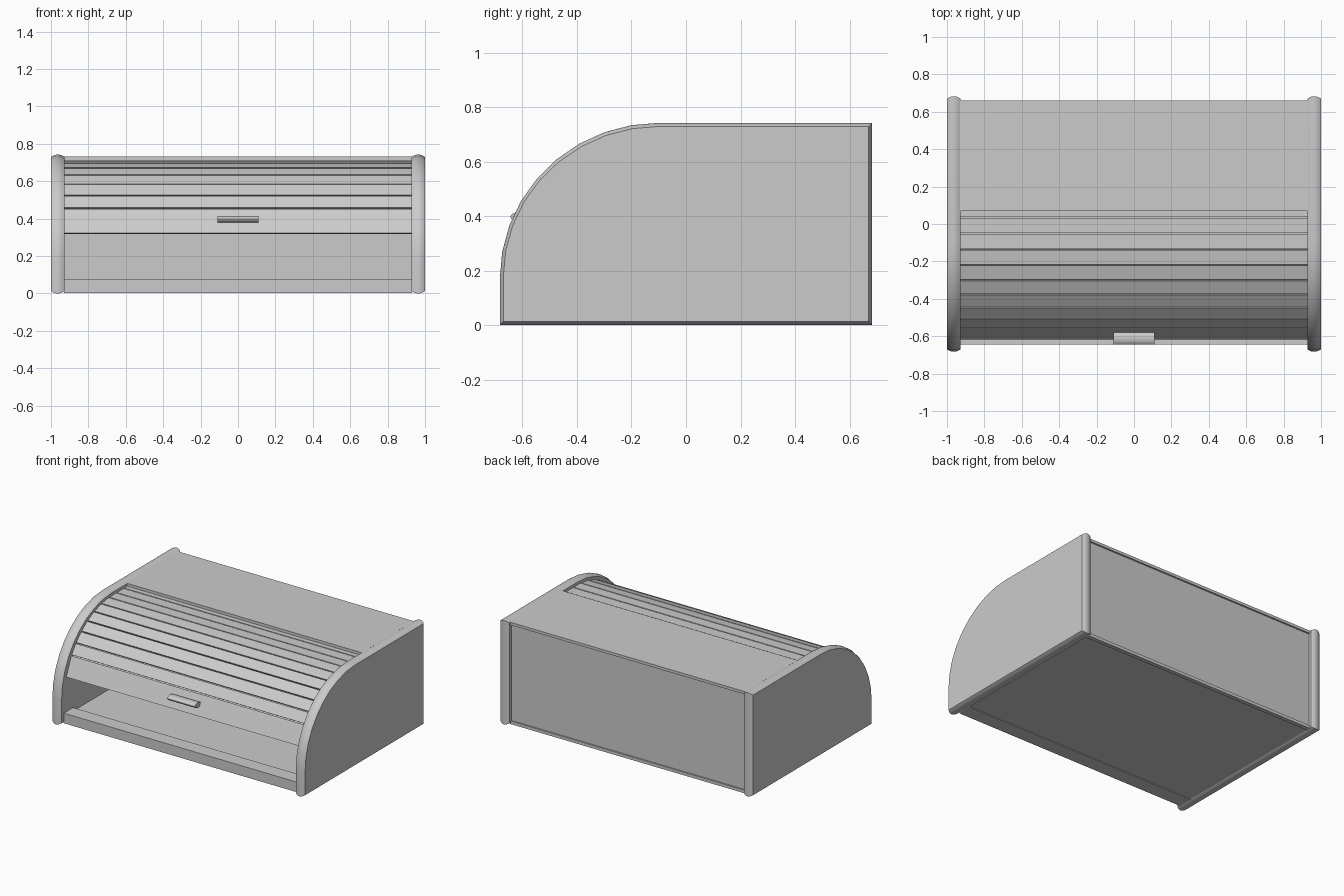
import bpy, bmesh
from math import sin, cos, radians, pi

cube = bpy.data.objects.get("Cube")
if cube:
    bpy.data.objects.remove(cube, do_unlink=True)

# One plain material
GREY = (0.6, 0.6, 0.6, 1)
grey = bpy.data.materials.new("light grey")
grey.use_nodes = True
grey.diffuse_color = GREY
grey.node_tree.nodes["Principled BSDF"].inputs["Base Color"].default_value = GREY

INNER = 0.93            # half width between the side panels
AXIS_Y, AXIS_Z = -0.1, 0.17   # centre of the roll-top curve


def loft(name, sections, smooth=False):
    """Closed solid through matching rings of points."""
    bm = bmesh.new()
    rings = [[bm.verts.new(p) for p in ring] for ring in sections]
    n = len(rings[0])
    for a, b in zip(rings, rings[1:]):
        for i in range(n):
            j = (i + 1) % n
            bm.faces.new((a[i], a[j], b[j], b[i]))
    bm.faces.new(rings[0])
    bm.faces.new(rings[-1])
    bmesh.ops.recalc_face_normals(bm, faces=bm.faces)
    mesh = bpy.data.meshes.new(name)
    bm.to_mesh(mesh)
    bm.free()
    mesh.materials.append(grey)
    obj = bpy.data.objects.new(name, mesh)
    bpy.context.collection.objects.link(obj)
    if smooth:
        bpy.ops.object.select_all(action='DESELECT')
        obj.select_set(True)
        bpy.context.view_layer.objects.active = obj
        bpy.ops.object.shade_smooth_by_angle(angle=radians(30))
    return obj


def extrude(name, profile, half=INNER, smooth=False):
    """Extrude a (y, z) profile across the width."""
    return loft(name, [[(x, y, z) for y, z in profile] for x in (-half, half)], smooth)


def board(name, y0, y1, z0, z1):
    return extrude(name, [(y0, z0), (y1, z0), (y1, z1), (y0, z1)])


def track(deg, r):
    """Point on the roll-top path: an arc, then flat toward the back."""
    if deg <= 90:
        return AXIS_Y - r * cos(radians(deg)), AXIS_Z + r * sin(radians(deg))
    return AXIS_Y + radians(deg - 90) * 0.535, AXIS_Z + r


# Side panels with crowned edges
outline = [(0.683, 0), (-0.683, 0)]
outline += [(AXIS_Y - 0.583 * cos(radians(a)), AXIS_Z + 0.572 * sin(radians(a)))
            for a in range(0, 91, 10)]
outline.append((0.683, 0.742))
for side, name in ((1, "left_side_panel"), (-1, "right_side_panel")):
    rings = []
    for i in range(9):
        t = i / 4 - 1
        inset = 0.013 * t * t
        x = side * (0.9635 + 0.0365 * t)
        rings.append([(x, y * (1 - inset / 0.683), 0.371 + (z - 0.371) * (1 - inset / 0.371))
                      for y, z in outline])
    loft(name, rings, smooth=True)

# Fixed boards of the box
board("front_lip", -0.645, -0.54, 0.003, 0.075)
board("floor", -0.54, 0.63, 0.008, 0.05)
board("back_rail", 0.63, 0.66, 0.003, 0.025)
board("back_panel", 0.625, 0.65, 0.025, 0.71)
board("top_panel", 0.07, 0.66, 0.711, 0.731)

# Roll-top door: thin backing sheet and separate flat slats
STEP, GAP = 9.05, 0.4
edges = [16.4, 32] + [32 + STEP * i for i in range(1, 10)]
backing = [track(a, 0.519) for a in edges] + [track(a, 0.525) for a in reversed(edges)]
extrude("door_backing", backing)
for i, (a, b) in enumerate(zip(edges, edges[1:])):
    a, b = a + (GAP if i else 0), b - GAP
    extrude(f"door_slat_{i + 1}",
            [track(a, 0.522), track(a, 0.539), track(b, 0.539), track(b, 0.522)])

# Rounded pull handle on the lowest slat
extrude("handle", [(-0.61 + 0.034 * cos(pi * k / 8), 0.397 + 0.018 * sin(pi * k / 8))
                   for k in range(16)], half=0.11, smooth=True)
